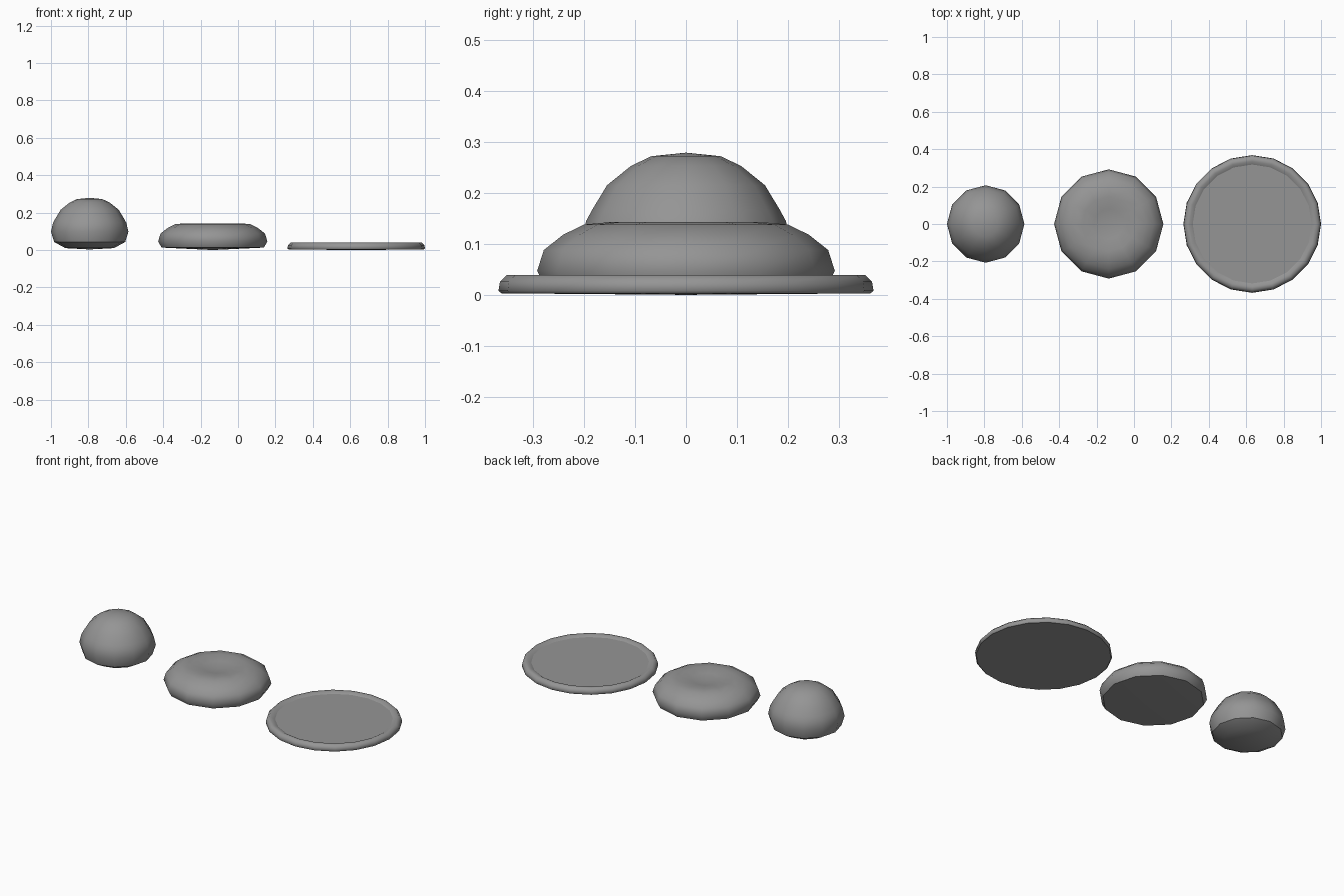
import bpy, bmesh
from math import cos, sin, tau

if "Cube" in bpy.data.objects:
    bpy.data.objects.remove(bpy.data.objects["Cube"])


def lathe(name, x, sides, profile, creases):
    """Spin (radius, z) points about a vertical axis; radius 0 makes a pole.
    Everything is smooth except the profile rings listed in creases."""
    bm = bmesh.new()
    rings = []
    for r, z in profile:
        if r == 0:
            rings.append([bm.verts.new((0, 0, z))] * sides)
        else:
            rings.append([bm.verts.new((r * cos(tau * i / sides), r * sin(tau * i / sides), z))
                          for i in range(sides)])
    for a, b in zip(rings, rings[1:]):
        for i in range(sides):
            j = (i + 1) % sides
            loop = list(dict.fromkeys((a[i], a[j], b[j], b[i])))
            bm.faces.new(loop).smooth = True
    for k in creases:
        for i in range(sides):
            bm.edges.get((rings[k][i], rings[k][(i + 1) % sides])).smooth = False
    bmesh.ops.recalc_face_normals(bm, faces=bm.faces)
    mesh = bpy.data.meshes.new(name)
    bm.to_mesh(mesh)
    bm.free()
    obj = bpy.data.objects.new(name, mesh)
    obj.location.x = x
    bpy.context.collection.objects.link(obj)
    # Mid-grey dough
    mat = bpy.data.materials.get("dough") or bpy.data.materials.new("dough")
    mat.diffuse_color = (0.3, 0.3, 0.3, 1)
    mat.use_nodes = True
    mat.node_tree.nodes["Principled BSDF"].inputs["Base Color"].default_value = mat.diffuse_color
    mesh.materials.append(mat)
    return obj


# Round ball of dough, slightly flattened underneath
lathe("dough_ball", -0.793, 12,
      [(0, 0.003), (0.13, 0.010), (0.190, 0.043), (0.207, 0.098), (0.196, 0.145),
       (0.184, 0.167), (0.155, 0.215), (0.108, 0.253), (0.068, 0.272), (0, 0.279)], [2])

# Pressed dough with a shallow dimple on top
lathe("pressed_dough", -0.135, 12,
      [(0, 0), (0.274, 0.013), (0.292, 0.047), (0.279, 0.088), (0.241, 0.118),
       (0.20, 0.138), (0.145, 0.143), (0.08, 0.132), (0, 0.124)], [1])

# Rolled-out base with a low raised rim
lathe("rolled_base", 0.632, 20,
      [(0, 0), (0.362, 0.003), (0.368, 0.008), (0.365, 0.026), (0.352, 0.039),
       (0.335, 0.039), (0.318, 0.030), (0, 0.030)], [1, 6])
